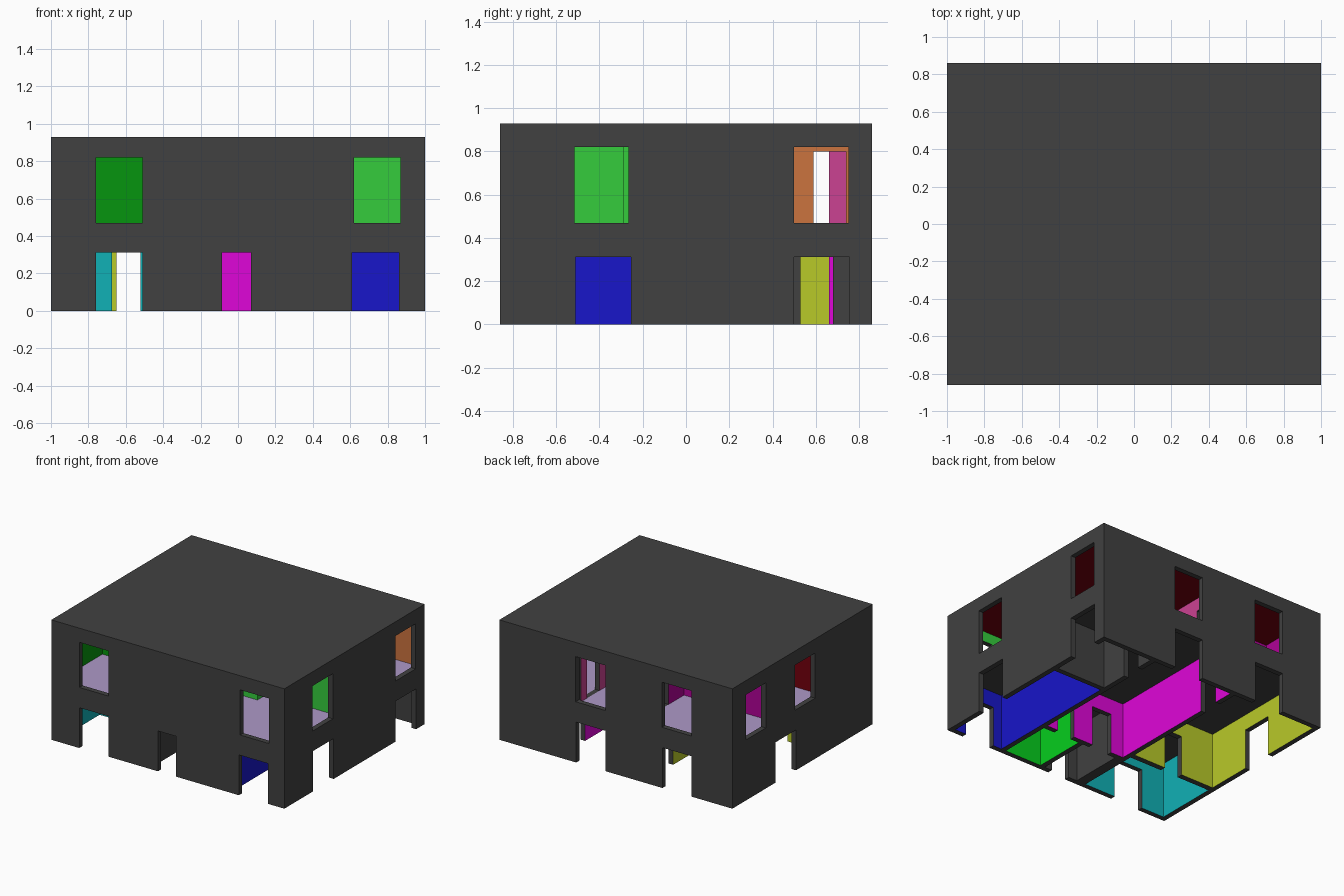
import bpy, bmesh

if "Cube" in bpy.data.objects:
    bpy.data.objects.remove(bpy.data.objects["Cube"])

# Paint colours (sRGB 0-255)
PALETTE = {
    "charcoal": (67, 67, 67), "teal": (24, 175, 180), "yellow": (183, 200, 45),
    "blue": (30, 28, 200), "green": (15, 205, 35), "magenta": (222, 14, 215),
    "dark_green": (15, 148, 22), "light_green": (56, 203, 63), "orange": (202, 115, 65),
    "pink": (202, 68, 145), "purple": (175, 10, 150), "red": (115, 2, 20),
    "lilac": (172, 152, 198),
}
SLOT = {n: i for i, n in enumerate(PALETTE)}
MATS = []
for name, rgb in PALETTE.items():
    m = bpy.data.materials.new(name)
    m.diffuse_color = [(c / 255) ** 2.2 for c in rgb] + [1]
    m.use_nodes = True
    m.node_tree.nodes["Principled BSDF"].inputs["Base Color"].default_value = m.diffuse_color
    MATS.append(m)

# House block and wall thickness
W, D, H, T = 1.0, 0.86, 0.93, 0.04
XI, YI = W - T, D - T
LIMITS = (-W, W), (-D, D), (0.0, H)

# Rooms: wall colour, x0, x1, y0, y1
GROUND = [
    ("teal", -XI, -0.20, -YI, -0.325), ("yellow", -XI, -0.24, -0.28, YI),
    ("charcoal", -0.16, 0.135, -YI, -0.40), ("green", 0.175, 0.495, -YI, -0.40),
    ("magenta", -0.20, 0.495, -0.36, YI), ("blue", 0.535, XI, -YI, 0.27),
    ("charcoal", 0.535, XI, 0.31, YI),
]
UPPER = [
    ("dark_green", -XI, -0.20, -YI, -0.29), ("light_green", -0.16, XI, -YI, -0.29),
    ("light_green", 0.37, XI, -0.29, -0.18), ("red", -XI, -0.20, -0.25, 0.27),
    ("purple", -XI, -0.20, 0.31, YI), ("pink", -0.16, 0.33, -0.25, YI),
    ("orange", 0.37, XI, -0.14, YI),
]
# Each room becomes a hollow: x, y, z ranges, then wall, floor and ceiling colour
ROOMS = [((a, b), (c, d), (0.0, 0.435), col, "charcoal", "charcoal")
         for col, a, b, c, d in GROUND]
ROOMS += [((a, b), (c, d), (0.457, 0.90), col, "lilac", "red")
          for col, a, b, c, d in UPPER]
# keep a wall between the teal and magenta rooms
ROOMS[0] = ((-XI, -0.24),) + ROOMS[0][1:]

# Doors and windows: (wall axis, wall centre), start, end, height range
DOOR, WINDOW, INNER = (0.0, 0.313), (0.47, 0.82), (0.457, 0.80)
front, back = ("y", -D + T / 2), ("y", D - T / 2)
left, right = ("x", -W + T / 2), ("x", W - T / 2)
OPENINGS = [
    (front, -0.76, -0.51, DOOR), (front, -0.085, 0.07, DOOR), (front, 0.61, 0.86, DOOR),
    (front, -0.76, -0.51, WINDOW), (front, 0.62, 0.87, WINDOW),
    (right, -0.51, -0.255, DOOR), (right, 0.50, 0.755, DOOR),
    (right, -0.515, -0.265, WINDOW), (right, 0.50, 0.75, WINDOW),
    (back, 0.09, 0.34, DOOR), (back, -0.65, -0.40, DOOR),
    (back, 0.09, 0.345, WINDOW), (back, -0.65, -0.395, WINDOW),
    (left, 0.08, 0.33, DOOR),
    (left, 0.45, 0.69, WINDOW), (left, -0.155, 0.09, WINDOW),
    # inner doorways
    (("y", -0.30), -0.675, -0.52, DOOR), (("y", -0.38), -0.09, 0.08, DOOR),
    (("y", -0.38), 0.25, 0.40, DOOR), (("x", -0.22), 0.50, 0.66, DOOR),
    (("x", 0.515), 0.53, 0.68, DOOR),
    (("x", -0.18), 0.50, 0.66, INNER), (("x", 0.35), 0.59, 0.74, INNER),
]
HOLES = []
for (axis, c), a, b, z in OPENINGS:
    across = (c - 0.025, c + 0.025)
    HOLES.append((across, (a, b), z) if axis == "x" else ((a, b), across, z))

# Storeys, each its own object
PARTS = [("ground_floor_walls", 0.446), ("upper_floor_walls", 0.90), ("roof_slab", H)]

# Grid lines wherever any room, opening or storey starts or ends
LINES = []
for k in range(3):
    vals = {v for box in ROOMS + HOLES for v in box[k]} | set(LIMITS[k])
    if k == 2:
        vals |= {z for _, z in PARTS}
    lo, hi = LIMITS[k]
    LINES.append(sorted({round(v, 4) for v in vals if lo <= v <= hi}))
N = [len(l) - 1 for l in LINES]


def inside(p, box):
    return all(box[k][0] < p[k] < box[k][1] for k in range(3))


def classify(cell):
    """None for solid wall, else (wall, floor, ceiling) colours of the space."""
    if any(not 0 <= cell[k] < N[k] for k in range(3)):
        return ("charcoal",) * 3
    p = [(LINES[k][cell[k]] + LINES[k][cell[k] + 1]) / 2 for k in range(3)]
    for r in ROOMS:
        if inside(p, r):
            return r[3:]
    return ("charcoal",) * 3 if any(inside(p, h) for h in HOLES) else None


SPACE = {(i, j, k): classify((i, j, k))
         for i in range(-1, N[0] + 1) for j in range(-1, N[1] + 1) for k in range(-1, N[2] + 1)}

# Skin every solid cell where it meets open space, painted by that space
meshes = [bmesh.new() for _ in PARTS]
verts = [{} for _ in PARTS]
for cell, space in SPACE.items():
    if space is not None:
        continue
    top = LINES[2][cell[2] + 1]
    part = next(n for n, (_, z) in enumerate(PARTS) if top <= z + 1e-6)
    bm, cache = meshes[part], verts[part]
    for axis in range(3):
        u, v = (axis + 1) % 3, (axis + 2) % 3
        for step in (-1, 1):
            near = list(cell)
            near[axis] += step
            paint = SPACE[tuple(near)]
            if paint is None:
                continue
            ring = []
            for du, dv in ((0, 0), (1, 0), (1, 1), (0, 1))[::step]:
                key = list(cell)
                key[axis] += step > 0
                key[u] += du
                key[v] += dv
                key = tuple(key)
                if key not in cache:
                    cache[key] = bm.verts.new([LINES[k][key[k]] for k in range(3)])
                ring.append(cache[key])
            face = bm.faces.new(ring)
            face.material_index = SLOT[paint[0 if axis < 2 else (1 if step > 0 else 2)]]

# Merge flat neighbours of the same colour and make the objects
for (name, _), bm in zip(PARTS, meshes):
    bmesh.ops.dissolve_limit(bm, angle_limit=0.01, verts=bm.verts[:], edges=bm.edges[:],
                             delimit={"MATERIAL"})
    me = bpy.data.meshes.new(name)
    bm.to_mesh(me)
    bm.free()
    for m in MATS:
        me.materials.append(m)
    bpy.context.collection.objects.link(bpy.data.objects.new(name, me))
